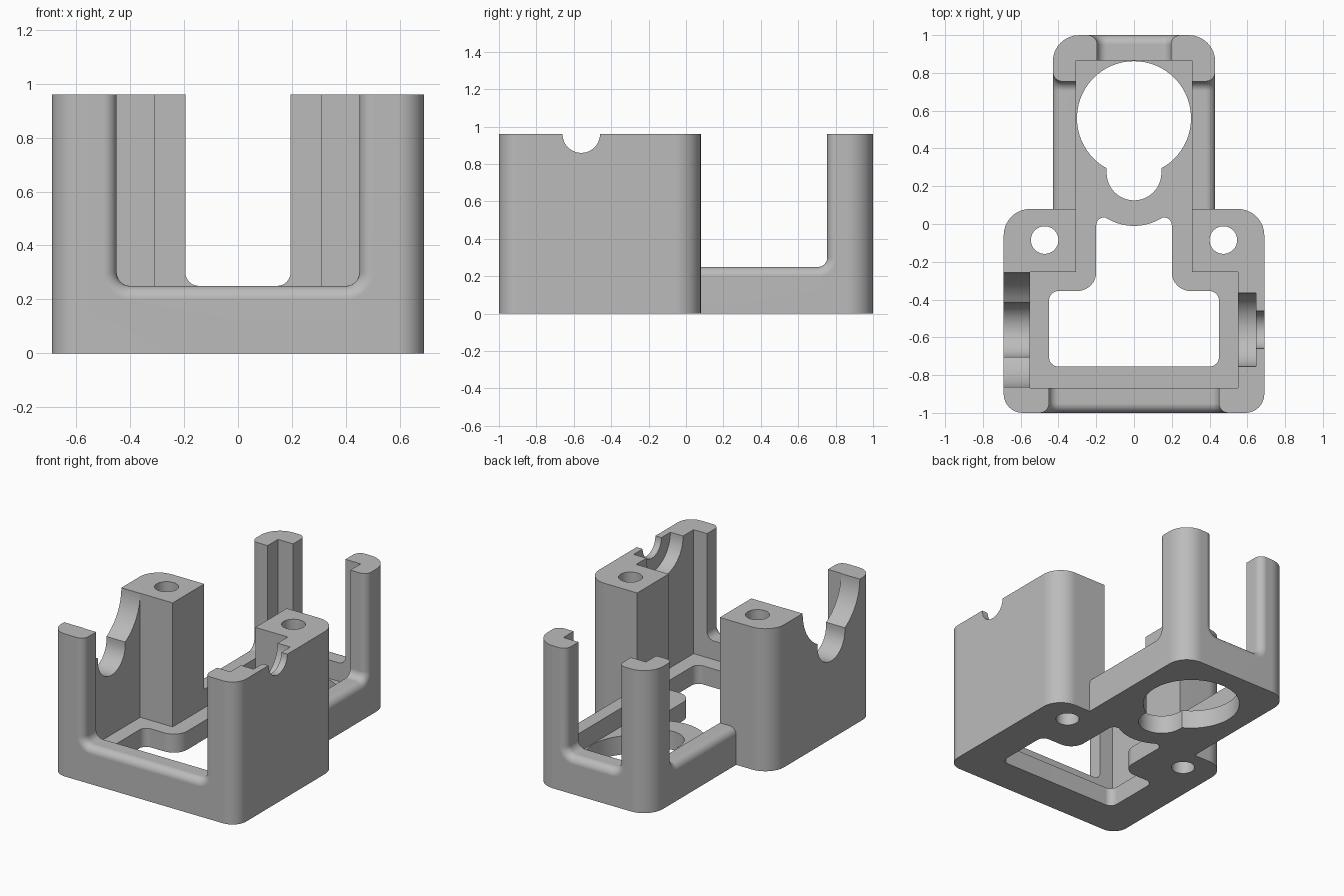
import bpy, bmesh, math
from mathutils import Vector

cube = bpy.data.objects.get("Cube")
if cube:
    bpy.data.objects.remove(cube, do_unlink=True)

HEIGHT, FLOOR, RIM, FLARE = 0.96, 0.125, 0.25, 0.05

grey = bpy.data.materials.new("plain grey")
grey.use_nodes = True
grey.diffuse_color = (0.5, 0.5, 0.5, 1)
grey.node_tree.nodes["Principled BSDF"].inputs["Base Color"].default_value = (0.5, 0.5, 0.5, 1)


# Outline helpers
def arc(cx, cy, r, a0, a1, n):
    """Points on an arc, angles in degrees."""
    angles = [math.radians(a0 + (a1 - a0) * i / n) for i in range(n + 1)]
    return [(cx + r * math.cos(a), cy + r * math.sin(a)) for a in angles]


def rounded(corners, n=8):
    """Polygon from (x, y, radius) corners, each filleted."""
    pts = []
    for i, (x, y, r) in enumerate(corners):
        p = Vector((x, y))
        if r == 0:
            pts.append((x, y))
            continue
        a = (Vector(corners[i - 1][:2]) - p).normalized()
        b = (Vector(corners[(i + 1) % len(corners)][:2]) - p).normalized()
        half = a.angle(b) / 2
        centre = p + (a + b).normalized() * (r / math.sin(half))
        start = p + a * (r / math.tan(half)) - centre
        end = p + b * (r / math.tan(half)) - centre
        sweep = start.angle(end)
        for k in range(n + 1):
            t = k / n
            v = (start * math.sin((1 - t) * sweep) + end * math.sin(t * sweep)) / math.sin(sweep)
            pts.append(tuple(centre + v))
    return pts


def keyhole(cx, cy, big, small, drop):
    """Large circle with a narrower round slot below it."""
    a = math.degrees(math.asin(small / big))
    return arc(cx, cy, big, a - 90, 270 - a, 56) + arc(cx, cy - drop, small, 180, 360, 20)


# Solid helpers
def loft(name, sections, place):
    """Closed solid through (outline, depth) sections."""
    bm = bmesh.new()
    rings = [[bm.verts.new(place(u, v, d)) for u, v in outline] for outline, d in sections]
    n = len(rings[0])
    for low, high in zip(rings, rings[1:]):
        for i in range(n):
            j = (i + 1) % n
            bm.faces.new((low[i], low[j], high[j], high[i]))
    bm.faces.new(rings[0])
    bm.faces.new(rings[-1])
    bmesh.ops.recalc_face_normals(bm, faces=bm.faces)
    mesh = bpy.data.meshes.new(name)
    bm.to_mesh(mesh)
    bm.free()
    mesh.materials.append(grey)
    obj = bpy.data.objects.new(name, mesh)
    bpy.context.collection.objects.link(obj)
    return obj


def upright(name, outline, z0, z1):
    return loft(name, [(outline, z0), (outline, z1)], lambda u, v, d: (u, v, d))


def crosswise(name, outline, x0, x1):
    return loft(name, [(outline, x0), (outline, x1)], lambda u, v, d: (d, u, v))


def opening(name, u0, u1, place):
    """U-shaped window cutter whose outer edge flares into a rounded lip."""
    steps = [(-0.05, FLARE)]
    for i in range(9):
        a = math.radians(90 * i / 8)
        steps.append((FLARE * (1 - math.cos(a)), FLARE * (1 - math.sin(a))))
    steps.append((0.2, 0.0))
    sections = []
    for depth, o in steps:
        sections.append((rounded([(u0 - o, 1.2, 0), (u0 - o, RIM - o, 0.05 + o),
                                  (u1 + o, RIM - o, 0.05 + o), (u1 + o, 1.2, 0)]), depth))
    return loft(name, sections, place)


def combine(target, tool, operation="DIFFERENCE"):
    mod = target.modifiers.new("combine", "BOOLEAN")
    mod.operation, mod.solver, mod.object = operation, "EXACT", tool
    bpy.context.view_layer.objects.active = target
    bpy.ops.object.modifier_apply(modifier=mod.name)
    bpy.data.objects.remove(tool, do_unlink=True)


# Rear block with open sides
housing = upright("housing", rounded([(-0.43, 0, 0), (0.43, 0, 0), (0.43, 1, 0.14), (-0.43, 1, 0.14)]),
                  0, HEIGHT)
for s in (-1, 1):
    combine(housing, opening("side_opening", -0.3, 0.755,
                             lambda u, v, d, s=s: (s * (0.43 - d), u, v)))

# Wide front block
front_block = upright("front_block", rounded([(-0.69, -1, 0.1), (0.69, -1, 0.1),
                                              (0.69, 0.08, 0.14), (-0.69, 0.08, 0.14)]), 0, HEIGHT)
combine(housing, front_block, "UNION")

# T-shaped pocket down to the floor
half = [(0.55, -0.867), (0.55, -0.255), (0.308, -0.255), (0.308, 0.865)]
combine(housing, upright("pocket", half + [(-x, y) for x, y in reversed(half)], FLOOR, 1.2))

# Front and rear openings
combine(housing, opening("front_opening", -0.45, 0.45, lambda u, v, d: (u, d - 1, v)))
combine(housing, opening("rear_opening", -0.195, 0.195, lambda u, v, d: (u, 1 - d, v)))

# Keyhole in the rear floor
combine(housing, upright("floor_keyhole", keyhole(0, 0.56, 0.302, 0.145, 0.29), -0.1, 0.2))

# Window with a neck in the front floor
bulge = [(x, y, 0) for x, y in arc(0, 0.27, 0.28, 303, 237, 14)]
window = [(-0.45, -0.755, 0.05), (0.45, -0.755, 0.05), (0.45, -0.355, 0.05), (0.2, -0.355, 0.1),
          (0.2, 0.03, 0.04)] + bulge + [(-0.2, 0.03, 0.04), (-0.2, -0.355, 0.1), (-0.45, -0.355, 0.05)]
combine(housing, upright("floor_window", rounded(window), -0.1, 0.2))

# Screw holes through the corner pillars
for s in (-1, 1):
    combine(housing, upright("screw_hole", arc(s * 0.473, -0.085, 0.073, 0, 352.5, 47), -0.1, 1.2))

# Keyhole seat in one side wall, stepped round seat in the other
combine(housing, crosswise("keyhole_seat", keyhole(-0.56, HEIGHT, 0.304, 0.145, 0.29), -0.8, -0.5))
for name, r, x0, x1 in (("wide_seat", 0.195, 0.5, 0.645), ("narrow_seat", 0.1, 0.6, 0.8)):
    combine(housing, crosswise(name, arc(-0.56, HEIGHT, r, 0, 354.375, 63), x0, x1))

# Smooth curved walls, crisp edges
bpy.ops.object.select_all(action="DESELECT")
housing.select_set(True)
bpy.context.view_layer.objects.active = housing
bpy.ops.object.shade_smooth_by_angle(angle=math.radians(30))
weighted = housing.modifiers.new("weighted normals", "WEIGHTED_NORMAL")
weighted.keep_sharp = True
